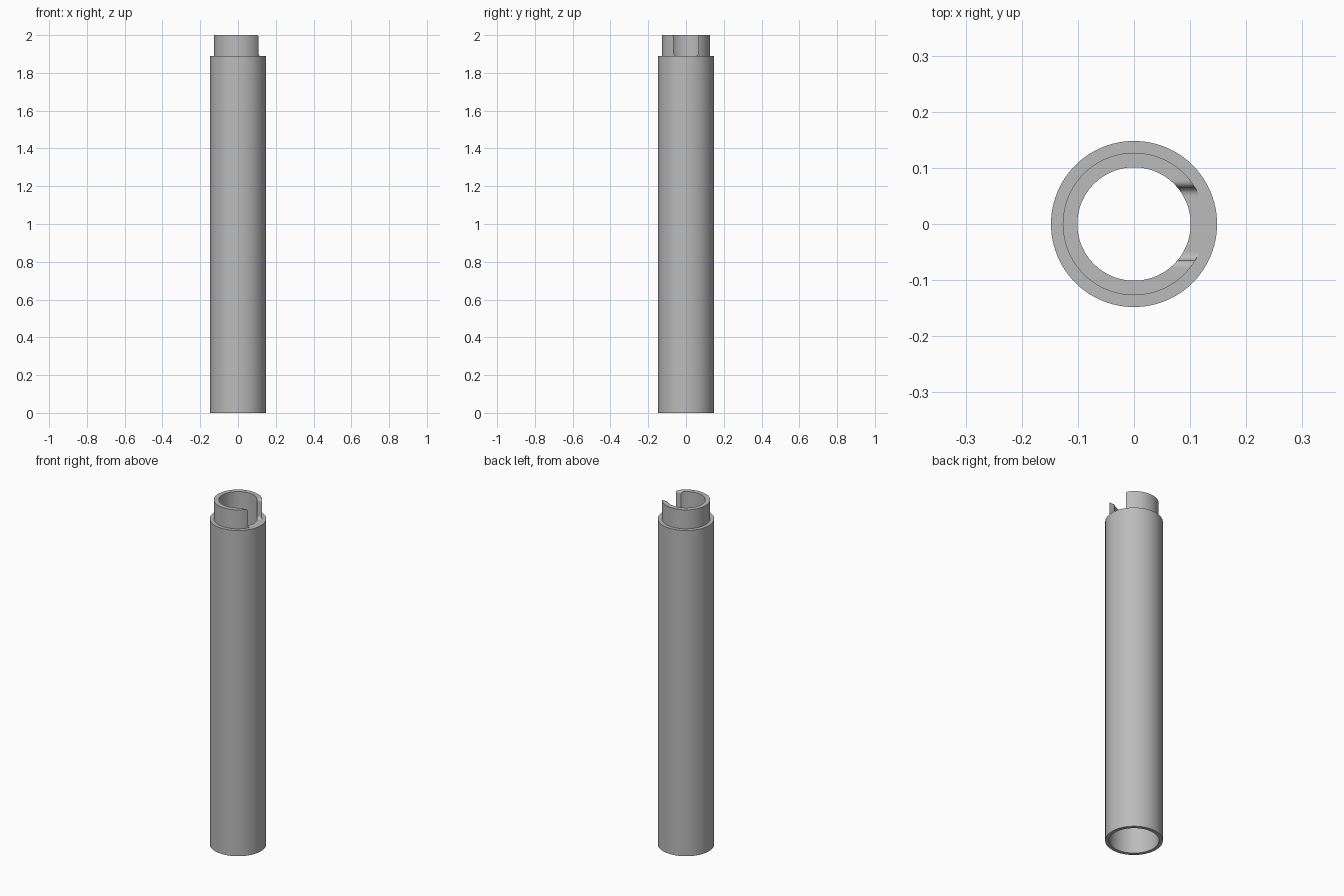
import bpy, bmesh, math

cube = bpy.data.objects.get("Cube")
if cube:
    bpy.data.objects.remove(cube)

SIDES = 96
OUTER, NECK, BORE, SOCKET = 0.148, 0.127, 0.101, 0.128
SHOULDER, TOP, SOCKET_DEPTH = 1.89, 2.0, 0.25

grey = bpy.data.materials.new("plain grey")
grey.use_nodes = True
GREY = (0.5, 0.5, 0.5, 1)
grey.diffuse_color = GREY
grey.node_tree.nodes["Principled BSDF"].inputs["Base Color"].default_value = GREY


def make_object(name, bm):
    bmesh.ops.recalc_face_normals(bm, faces=bm.faces)
    mesh = bpy.data.meshes.new(name)
    bm.to_mesh(mesh)
    bm.free()
    mesh.materials.append(grey)
    obj = bpy.data.objects.new(name, mesh)
    bpy.context.collection.objects.link(obj)
    return obj


def lathe(name, profile):
    """Spin a closed (radius, height) profile around z."""
    bm = bmesh.new()
    verts = [bm.verts.new((r, 0, z)) for r, z in profile]
    edges = [bm.edges.new((v, verts[i - 1])) for i, v in enumerate(verts)]
    bmesh.ops.spin(bm, geom=verts + edges, cent=(0, 0, 0), axis=(0, 0, 1),
                   angle=math.tau, steps=SIDES, use_merge=True)
    bmesh.ops.remove_doubles(bm, verts=bm.verts, dist=1e-5)
    return make_object(name, bm)


def arc(cy, cz, radius, start, end, steps=8):
    angles = [math.radians(start + (end - start) * i / steps) for i in range(steps + 1)]
    return [(cy + radius * math.cos(a), cz + radius * math.sin(a)) for a in angles]


# Long tube with a wider socket at its foot
tube = lathe("tube_body", [(SOCKET, 0), (OUTER, 0), (OUTER, SHOULDER), (BORE, SHOULDER),
                           (BORE, SOCKET_DEPTH), (SOCKET, SOCKET_DEPTH)])

# Narrow collar on top
collar = lathe("neck_collar", [(BORE, SHOULDER), (NECK, SHOULDER), (NECK, TOP), (BORE, TOP)])

# Slot cutter: filleted floor corners and rounded upper lips
HALF, FILLET, LIP = 0.065, 0.014, 0.012
side = [(HALF - FILLET, SHOULDER - 0.02)]
side += arc(HALF - FILLET, SHOULDER + FILLET, FILLET, -90, 0)
side += arc(HALF + LIP, TOP - LIP, LIP, 180, 90)
side += [(HALF + LIP, TOP + 0.02)]
outline = side + [(-y, z) for y, z in reversed(side)]
bm = bmesh.new()
face = bm.faces.new([bm.verts.new((0.03, y, z)) for y, z in outline])
extruded = bmesh.ops.extrude_face_region(bm, geom=[face])["geom"]
bmesh.ops.translate(bm, vec=(0.15, 0, 0),
                    verts=[g for g in extruded if isinstance(g, bmesh.types.BMVert)])
cutter = make_object("slot_cutter", bm)
cutter.hide_render = True

# Cut the slot, then drop the cutter
cut = collar.modifiers.new("slot", 'BOOLEAN')
cut.operation = 'DIFFERENCE'
cut.solver = 'EXACT'
cut.object = cutter
bpy.context.view_layer.objects.active = collar
bpy.ops.object.modifier_apply(modifier=cut.name)
bpy.data.objects.remove(cutter)

# Smooth round walls, crisp rims
bpy.ops.object.select_all(action='DESELECT')
for obj in (tube, collar):
    obj.select_set(True)
bpy.ops.object.shade_smooth_by_angle(angle=math.radians(30))
